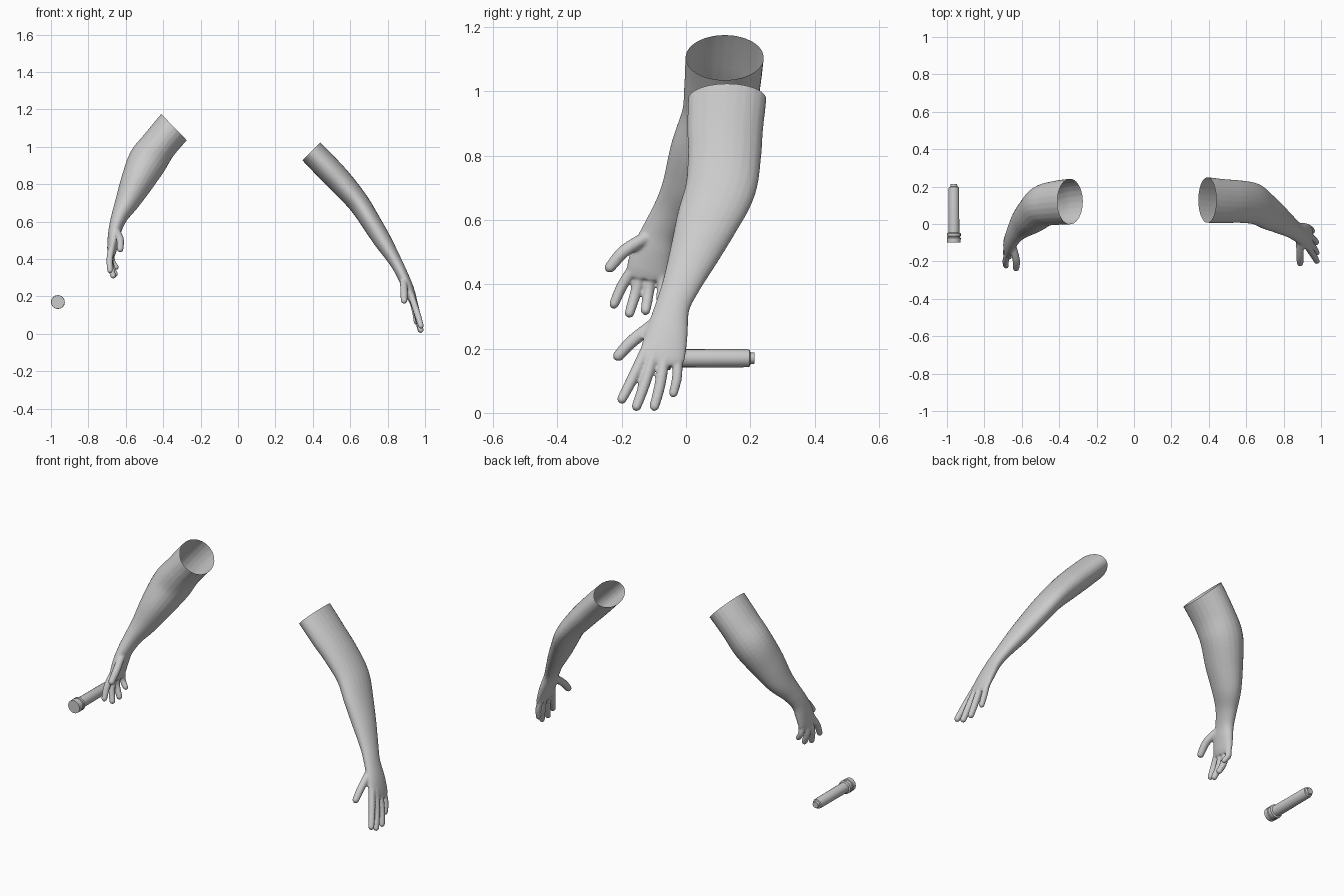
import bpy, bmesh, math
from mathutils import Vector

if "Cube" in bpy.data.objects:
    bpy.data.objects.remove(bpy.data.objects["Cube"])

grey = bpy.data.materials.new("light_grey")
grey.diffuse_color = (0.6, 0.6, 0.6, 1)
grey.use_nodes = True
grey.node_tree.nodes["Principled BSDF"].inputs["Base Color"].default_value = grey.diffuse_color


def spline(rows, steps):
    """Catmull-Rom interpolation through rows of numbers."""
    rows = [Vector(r) for r in rows]
    out = []
    for i in range(len(rows) - 1):
        p0, p1 = rows[max(i - 1, 0)], rows[i]
        p2, p3 = rows[i + 1], rows[min(i + 2, len(rows) - 1)]
        for s in range(steps):
            t = s / steps
            out.append(p1 + (p2 - p0) * (t / 2)
                       + (2 * p0 - 5 * p1 + 4 * p2 - p3) * (t * t / 2)
                       + (3 * p1 - p0 - 3 * p2 + p3) * (t ** 3 / 2))
    return out + [rows[-1]]


def loft(bm, rows, steps=6, sides=24):
    """Closed tube: each row is x, y, z, half width along y, half thickness."""
    rows = spline(rows, steps)
    pts = [Vector(r[:3]) for r in rows]
    rings = []
    for i, r in enumerate(rows):
        t = (pts[min(i + 1, len(pts) - 1)] - pts[max(i - 1, 0)]).normalized()
        u = Vector((0, 1, 0))
        u = (u - t * u.dot(t)).normalized()
        v = t.cross(u)
        rings.append([bm.verts.new(pts[i] + u * (r[3] * math.cos(a)) + v * (r[4] * math.sin(a)))
                      for a in (2 * math.pi * k / sides for k in range(sides))])
    for a, b in zip(rings, rings[1:]):
        for k in range(sides):
            n = (k + 1) % sides
            bm.faces.new((a[k], a[n], b[n], b[k]))
    bm.faces.new(rings[0][::-1])
    bm.faces.new(rings[-1])


def finger(bm, base, joint, tip, r):
    """Tapered digit with a rounded end."""
    b, j, t = Vector(base), Vector(joint), Vector(tip)
    d = (t - j).normalized()
    rows = [(b, r), (j, r), (t - d * r, r * .88), (t - d * r * .4, r * .7), (t, r * .25)]
    loft(bm, [(*p, q, q) for p, q in rows], 4, 14)


def make_arm(name, rows, digits, rim, normal):
    bm = bmesh.new()
    loft(bm, rows)
    for d in digits:
        finger(bm, *d)
    bmesh.ops.recalc_face_normals(bm, faces=bm.faces)
    me = bpy.data.meshes.new(name)
    bm.to_mesh(me)
    bm.free()
    ob = bpy.data.objects.new(name, me)
    bpy.context.collection.objects.link(ob)
    # fuse palm, fingers and arm into one skin
    rm = ob.modifiers.new("fuse", 'REMESH')
    rm.mode = 'VOXEL'
    rm.voxel_size = 0.005
    sm = ob.modifiers.new("relax", 'SMOOTH')
    sm.factor = 0.5
    sm.iterations = 5
    dg = bpy.context.evaluated_depsgraph_get()
    fused = bpy.data.meshes.new_from_object(ob.evaluated_get(dg))
    ob.modifiers.clear()
    ob.data = fused
    # cut the open end
    bm = bmesh.new()
    bm.from_mesh(fused)
    bmesh.ops.bisect_plane(bm, geom=bm.verts[:] + bm.edges[:] + bm.faces[:], dist=1e-5,
                           plane_co=rim, plane_no=normal, clear_outer=True)
    for f in bm.faces:
        f.smooth = True
        f.material_index = 0
    bm.to_mesh(fused)
    bm.free()
    fused.materials.clear()
    fused.materials.append(grey)


# straighter arm, upper end to knuckles
make_arm("straight_arm", [
    (.34, .13, 1.028, .122, .068), (.392, .128, .976, .122, .068),
    (.48, .122, .885, .118, .069), (.56, .12, .80, .114, .066),
    (.645, .108, .70, .110, .058), (.71, .068, .60, .098, .053),
    (.772, .028, .50, .079, .048), (.834, -.014, .40, .060, .036),
    (.872, -.042, .33, .054, .031), (.910, -.060, .245, .066, .029),
    (.936, -.074, .175, .071, .022), (.942, -.078, .150, .060, .015)],
    [((.925, -.118, .21), (.958, -.165, .110), (.982, -.206, .030), .0175),
     ((.932, -.092, .21), (.962, -.128, .092), (.980, -.159, .006), .0175),
     ((.932, -.062, .21), (.960, -.080, .092), (.978, -.102, .006), .0175),
     ((.922, -.028, .21), (.946, -.027, .120), (.956, -.042, .048), .0160),
     ((.885, -.080, .29), (.888, -.165, .225), (.888, -.222, .165), .0200)],
    (.392, .13, .976), (-.71, 0, .71))

# bent arm, upper end to knuckles
make_arm("bent_arm", [
    (-.30, .122, 1.145, .122, .098), (-.342, .12, 1.105, .122, .098),
    (-.422, .112, 1.01, .118, .097), (-.484, .098, .922, .112, .104),
    (-.540, .052, .813, .102, .088), (-.590, .010, .711, .084, .066),
    (-.630, -.038, .634, .063, .046), (-.655, -.080, .565, .056, .036),
    (-.667, -.105, .500, .064, .031), (-.675, -.120, .440, .066, .024),
    (-.675, -.124, .415, .054, .016)],
    [((-.675, -.150, .47), (-.686, -.196, .400), (-.684, -.230, .325), .0175),
     ((-.678, -.130, .47), (-.684, -.155, .380), (-.664, -.180, .296), .0175),
     ((-.678, -.106, .47), (-.682, -.116, .380), (-.652, -.128, .305), .0175),
     ((-.672, -.080, .47), (-.674, -.074, .395), (-.644, -.082, .345), .0160),
     ((-.650, -.115, .55), (-.630, -.190, .505), (-.630, -.248, .440), .0200)],
    (-.342, .12, 1.105), (.717, 0, .697))

# torch: lathed around the y axis, (y, radius) profile
profile = [(-.10, 0), (-.10, .036), (-.075, .037), (-.072, .034), (-.066, .034),
           (-.063, .037), (-.05, .037), (-.046, .029), (.19, .028),
           (.198, .026), (.200, .019), (.213, .017), (.213, 0)]
bm = bmesh.new()
sides = 16
rings = [[bm.verts.new((-.963 + r * math.cos(2 * math.pi * k / sides), y,
                        .17 + r * math.sin(2 * math.pi * k / sides)))
          for k in range(sides)] for y, r in profile]
for a, b in zip(rings, rings[1:]):
    for k in range(sides):
        n = (k + 1) % sides
        bm.faces.new((a[k], a[n], b[n], b[k]))
bmesh.ops.remove_doubles(bm, verts=bm.verts, dist=1e-5)
bmesh.ops.recalc_face_normals(bm, faces=bm.faces)
me = bpy.data.meshes.new("torch")
bm.to_mesh(me)
bm.free()
me.materials.append(grey)
torch = bpy.data.objects.new("torch", me)
bpy.context.collection.objects.link(torch)
bpy.context.view_layer.objects.active = torch
torch.select_set(True)
bpy.ops.object.shade_smooth_by_angle(angle=math.radians(35))
